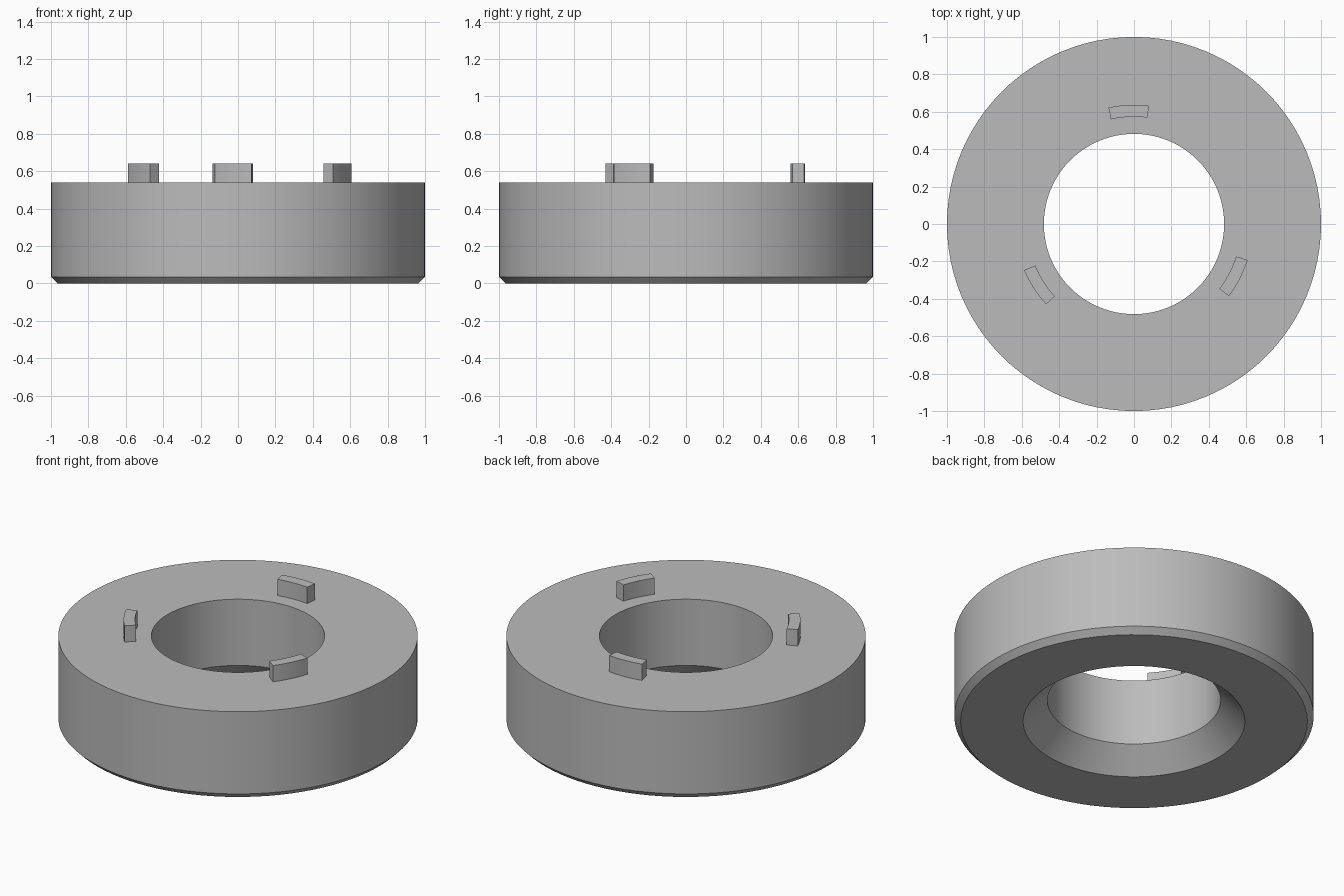
import bpy, bmesh, math

if "Cube" in bpy.data.objects:
    bpy.data.objects.remove(bpy.data.objects["Cube"])

STEPS = 96
TOP = 0.54

grey = bpy.data.materials.new("mid grey")
grey.diffuse_color = (0.5, 0.5, 0.5, 1)
grey.use_nodes = True
grey.node_tree.nodes["Principled BSDF"].inputs["Base Color"].default_value = grey.diffuse_color


def sweep(name, profile, start, end, steps):
    """Sweep a closed (radius, z) profile about z between two angles in degrees."""
    full = abs(end - start) >= 360
    bm = bmesh.new()
    rings = []
    for i in range(steps if full else steps + 1):
        a = math.radians(start + (end - start) * i / steps)
        rings.append([bm.verts.new((r * math.cos(a), r * math.sin(a), z)) for r, z in profile])
    n = len(profile)
    for i in range(steps):
        a, b = rings[i], rings[(i + 1) % len(rings)]
        for j in range(n):
            k = (j + 1) % n
            bm.faces.new((a[j], b[j], b[k], a[k]))
    if not full:
        bm.faces.new(rings[0])
        bm.faces.new(rings[-1])
    bmesh.ops.recalc_face_normals(bm, faces=bm.faces)
    mesh = bpy.data.meshes.new(name)
    bm.to_mesh(mesh)
    bm.free()
    mesh.materials.append(grey)
    obj = bpy.data.objects.new(name, mesh)
    bpy.context.collection.objects.link(obj)
    bpy.ops.object.select_all(action='DESELECT')
    obj.select_set(True)
    bpy.context.view_layer.objects.active = obj
    bpy.ops.object.shade_smooth_by_angle(angle=math.radians(25))


# Thick ring: bevelled lower rim, countersunk bore underneath
sweep("ring_body", [(0.965, 0), (1, 0.035), (1, TOP), (0.482, TOP), (0.482, 0.133), (0.617, 0)],
      0, 360, STEPS)

# Three curved locking tabs on the top face
for i in range(3):
    turn = 120 * i
    sweep(f"locking_tab_{i + 1}",
          [(0.573, TOP - 0.005), (0.637, TOP - 0.005), (0.637, 0.64), (0.573, 0.64)],
          82.8 + turn, 102.4 + turn, 8)
